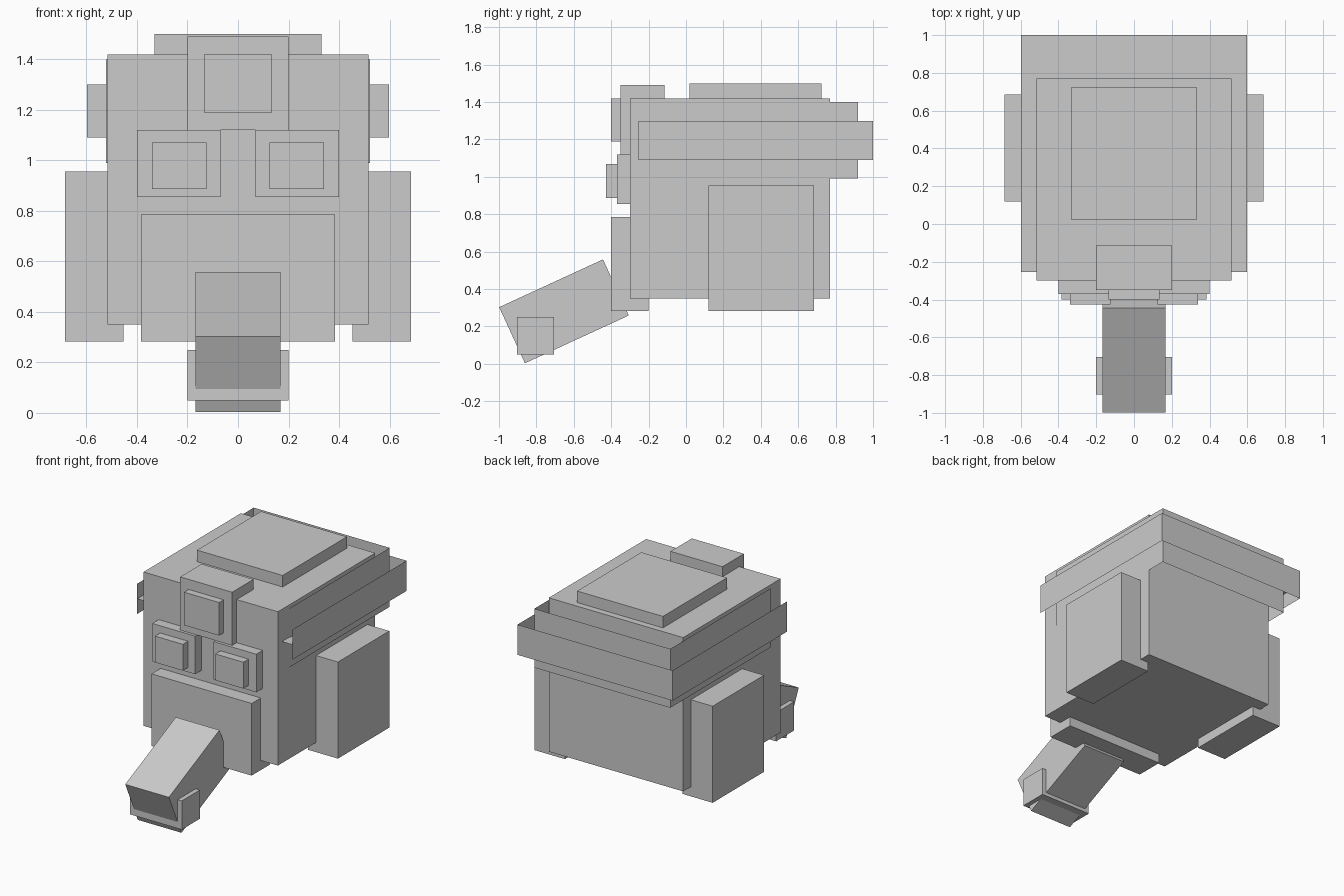
import bpy, bmesh, math
from mathutils import Matrix, Vector

if "Cube" in bpy.data.objects:
    bpy.data.objects.remove(bpy.data.objects["Cube"])

grey = bpy.data.materials.new("plain grey")
grey.diffuse_color = (0.6, 0.6, 0.6, 1)
grey.use_nodes = True
grey.node_tree.nodes["Principled BSDF"].inputs["Base Color"].default_value = grey.diffuse_color


def finish(name, bm):
    mesh = bpy.data.meshes.new(name)
    bm.to_mesh(mesh)
    bm.free()
    mesh.materials.append(grey)
    obj = bpy.data.objects.new(name, mesh)
    bpy.context.collection.objects.link(obj)
    return obj


def box(name, x, y, z, pitch=0):
    """Box from (min, max) ranges, optionally pitched about x through its centre."""
    lo, hi = Vector((x[0], y[0], z[0])), Vector((x[1], y[1], z[1]))
    bm = bmesh.new()
    bmesh.ops.create_cube(bm, size=1, matrix=Matrix.Translation((lo + hi) / 2)
                          @ Matrix.Rotation(pitch, 4, 'X')
                          @ Matrix.Diagonal((*(hi - lo), 1)))
    return finish(name, bm)


def pair(name, x, y, z):
    """Matching boxes on the left and right."""
    box("right_" + name, x, y, z)
    box("left_" + name, (-x[1], -x[0]), y, z)


def band(name, w, y0, y1, z0, z1):
    """Thin three-sided wall, open at the front, with a shelf at mid height."""
    bm = bmesh.new()
    plan = [(w, y0), (w, y1), (-w, y1), (-w, y0)]
    rings = [[bm.verts.new((px, py, z)) for px, py in plan]
             for z in (z0, (z0 + z1) / 2, z1)]
    for low, high in zip(rings, rings[1:]):
        for i in range(3):
            bm.faces.new((low[i], low[i + 1], high[i + 1], high[i]))
    bm.faces.new(rings[1])
    return finish(name, bm)


# Head and the raised plate on its crown
box("head", (-0.517, 0.517), (-0.30, 0.77), (0.35, 1.42))
box("crown_plate", (-0.33, 0.33), (0.02, 0.725), (1.38, 1.50))

# Muzzle and ears
box("muzzle", (-0.385, 0.385), (-0.40, -0.20), (0.283, 0.785))
pair("ear", (0.453, 0.685), (0.12, 0.685), (0.283, 0.955))

# Eyes
pair("eye_socket", (0.07, 0.40), (-0.37, -0.25), (0.855, 1.12))
pair("pupil", (0.125, 0.34), (-0.427, -0.37), (0.887, 1.07))

# Forehead ornament
box("forehead_block", (-0.20, 0.20), (-0.35, -0.115), (1.12, 1.49))
box("forehead_gem", (-0.135, 0.135), (-0.40, -0.34), (1.19, 1.42))

# Bands around the sides and back
band("inner_band", 0.523, -0.18, 0.92, 0.99, 1.40)
band("outer_band", 0.597, -0.255, 1.0, 1.09, 1.30)

# Trunk sloping forward and down, with a collar near its tip
box("trunk", (-0.168, 0.168), (-0.958, -0.347), (0.116, 0.446), math.radians(24.7))
box("trunk_collar", (-0.20, 0.20), (-0.903, -0.705), (0.05, 0.25))
